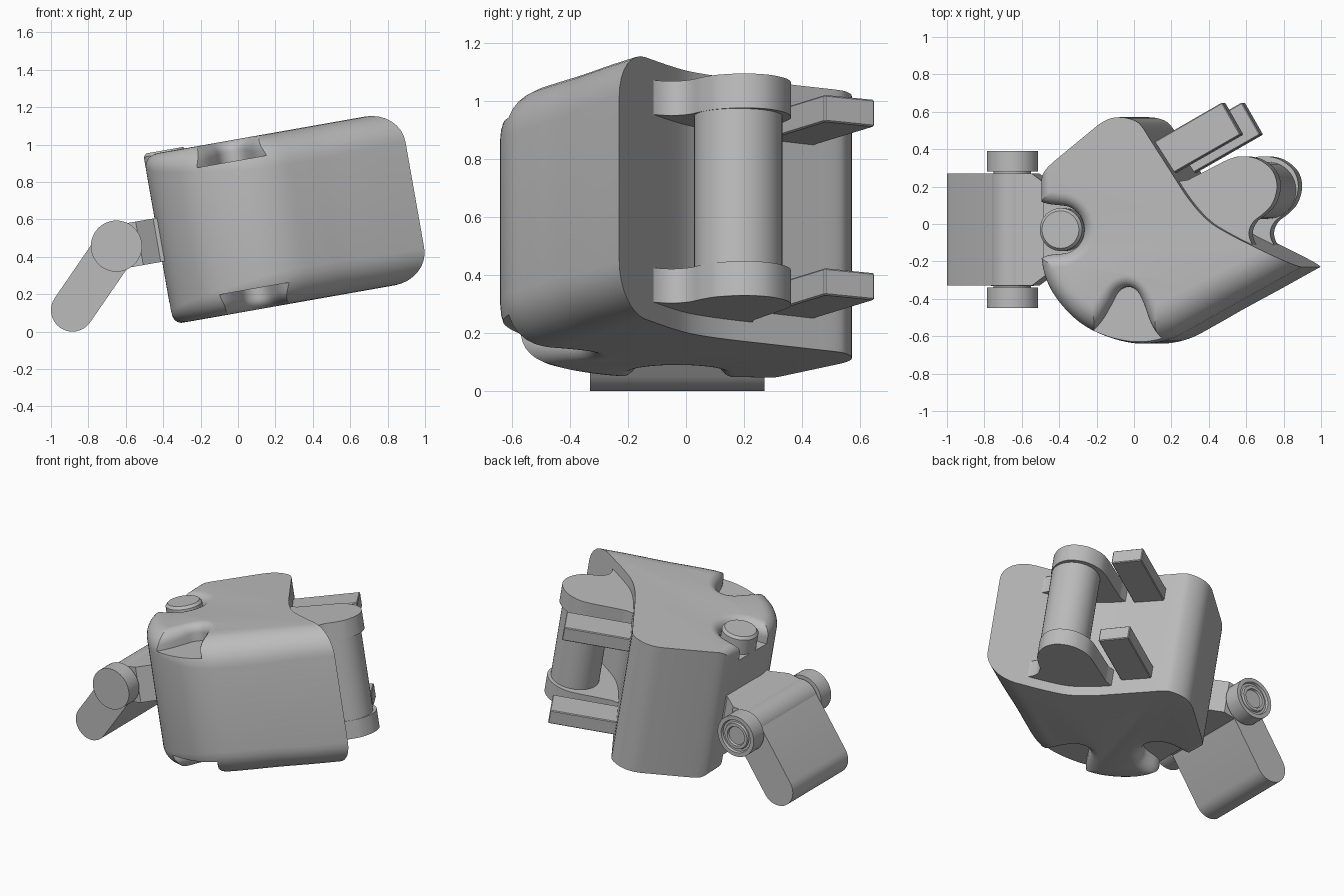
import bpy, bmesh, math
from mathutils import Matrix, Vector

if "Cube" in bpy.data.objects:
    bpy.data.objects.remove(bpy.data.objects["Cube"])

grey = bpy.data.materials.new("light grey")
grey.diffuse_color = (0.5, 0.5, 0.5, 1)
grey.use_nodes = True
grey.node_tree.nodes["Principled BSDF"].inputs["Base Color"].default_value = grey.diffuse_color

H = 0.458                                   # half height of the body
TILT = Matrix.Translation((0, 0, 0.565)) @ Matrix.Rotation(math.radians(-10), 4, 'Y')
FLAT = Matrix.Identity(4)


def finish(name, bm, matrix):
    bmesh.ops.recalc_face_normals(bm, faces=bm.faces)
    me = bpy.data.meshes.new(name)
    bm.to_mesh(me)
    bm.free()
    ob = bpy.data.objects.new(name, me)
    ob.matrix_world = matrix
    bpy.context.collection.objects.link(ob)
    me.materials.append(grey)
    return ob


def smooth(ob, angle=32):
    bpy.ops.object.select_all(action='DESELECT')
    ob.select_set(True)
    bpy.context.view_layer.objects.active = ob
    bpy.ops.object.shade_smooth_by_angle(angle=math.radians(angle))
    return ob


def spline(pts, n=6):
    """Smooth curve through the points (open ends)."""
    v = [Vector(p) for p in pts]
    v = [2 * v[0] - v[1]] + v + [2 * v[-1] - v[-2]]
    out = []
    for a, b, c, d in zip(v, v[1:], v[2:], v[3:]):
        for i in range(n):
            t = i / n
            out.append(0.5 * (2 * b + (c - a) * t + (2 * a - 5 * b + 4 * c - d) * t * t
                              + (3 * b - a - 3 * c + d) * t ** 3))
    return out + [v[-2]]


def loft(name, rings, matrix):
    bm = bmesh.new()
    rows = [[bm.verts.new(p) for p in r] for r in rings]
    n = len(rows[0])
    for a, b in zip(rows, rows[1:]):
        for i in range(n):
            j = (i + 1) % n
            bm.faces.new((a[i], a[j], b[j], b[i]))
    bm.faces.new(rows[0])
    bm.faces.new(rows[-1])
    return finish(name, bm, matrix)


def prism(name, pts, z0, z1, matrix=TILT):
    return loft(name, [[(p[0], p[1], z) for p in pts] for z in (z0, z1)], matrix)


def normals(pts):
    """Outward normals of a counter-clockwise outline."""
    out = []
    for i in range(len(pts)):
        d = (pts[(i + 1) % len(pts)] - pts[i - 1]).to_2d().normalized()
        out.append(Vector((d.y, -d.x)))
    return out


def fillet_rings(pts, side, sign):
    """Quarter-round rings; each point's third value is its fillet radius."""
    rings = []
    ns = normals(pts)
    for k in range(9):
        a = k / 8 * math.pi / 2
        rings.append([(p.x + sign * n.x * p.z * (1 - math.cos(a)),
                       p.y + sign * n.y * p.z * (1 - math.cos(a)),
                       side * (H - p.z + p.z * math.sin(a))) for p, n in zip(pts, ns)])
    return rings


def boolean(ob, other, op):
    """Cut, trying a second solver if the first one loses the shape."""
    backup = ob.data.copy()
    for solver, self_cut in (('EXACT', False), ('MANIFOLD', False), ('EXACT', True)):
        ob.data = backup.copy()
        m = ob.modifiers.new("cut", 'BOOLEAN')
        m.object, m.operation, m.solver, m.use_self = other, op, solver, self_cut
        bpy.context.view_layer.objects.active = ob
        bpy.ops.object.modifier_apply(modifier=m.name)
        xs = [v.co.x for v in ob.data.vertices]
        zs = [v.co.z for v in ob.data.vertices]
        if xs and 1.2 < max(xs) - min(xs) < 1.8 and 0.85 < max(zs) - min(zs) < 0.95:
            break
    else:
        ob.data = backup
    bpy.data.objects.remove(other)


def lathe(name, profile, matrix, n=48):
    """Turned part around local z from (radius, z) points."""
    return smooth(loft(name, [[(r * math.cos(2 * math.pi * i / n), r * math.sin(2 * math.pi * i / n), z)
                               for i in range(n)] for r, z in profile], matrix))


# Body: rounded block, trimmed by the back outline
front = spline([(-0.43, 0.3, 0.05), (-0.43, 0.1, 0.06), (-0.43, -0.07, 0.07), (-0.43, -0.2, 0.07),
                (-0.395, -0.33, 0.09), (-0.31, -0.455, 0.11), (-0.2, -0.55, 0.13), (-0.05, -0.615, 0.15),
                (0.1, -0.64, 0.17), (0.25, -0.613, 0.18), (0.4, -0.537, 0.18), (0.55, -0.453, 0.18),
                (0.75, -0.345, 0.17), (0.96, -0.23, 0.17), (1.24, -0.078, 0.17)], 5)
outline = front + [Vector((1.24, 0.8, 0.02)), Vector((-0.43, 0.8, 0.02))]
body = loft("body", fillet_rings(outline, -1, -1)[::-1] + fillet_rings(outline, 1, -1), TILT)
left = spline([(-0.433, 0.2), (-0.424, 0.25), (-0.4, 0.29), (-0.36, 0.33)], 3)
corner = spline([(-0.11, 0.533), (-0.07, 0.556), (-0.02, 0.57), (0.04, 0.567), (0.1, 0.545), (0.135, 0.505)], 3)
curve = spline([(0.16, 0.465), (0.28, 0.28), (0.38, 0.13), (0.48, 0.02), (0.59, -0.05),
                (0.74, -0.125), (0.96, -0.23), (1.2, -0.345)], 5)
keep = [Vector((-0.6, 0.18))] + left + corner + curve + [Vector((1.2, -0.9)), Vector((-0.6, -0.9))]
boolean(body, prism("trim", keep, -0.6, 0.6), 'INTERSECT')

# Rounded notches at the front and left, on top and bottom
f_notch = spline([(0.34, -0.72, 0.08), (0.225, -0.62, 0.08), (0.165, -0.54, 0.08), (0.125, -0.43, 0.07),
                  (0.09, -0.36, 0.06), (0.035, -0.335, 0.06), (-0.02, -0.36, 0.06), (-0.06, -0.43, 0.07),
                  (-0.115, -0.52, 0.08), (-0.185, -0.59, 0.08), (-0.3, -0.68, 0.08)], 4)
l_arc = [(-0.33 + 0.13 * math.cos(a), -0.03 + 0.13 * math.sin(a), 0.07)
         for a in [math.radians(-90 + 20 * i) for i in range(10)]]
l_notch = spline([(-0.56, -0.27, 0.06), (-0.46, -0.2, 0.07), (-0.4, -0.168, 0.07)] + l_arc
                 + [(-0.4, 0.108, 0.07), (-0.46, 0.13, 0.06), (-0.56, 0.17, 0.05)], 3)
for notch in (f_notch, l_notch):
    for side in (1, -1):
        rings = fillet_rings(notch, side, 1)
        floor = [(p.x, p.y, side * 0.345) for p in notch]
        lid = [(x, y, side * 0.56) for x, y, z in rings[-1]]
        boolean(body, loft("notch", [floor] + rings + [lid], TILT), 'DIFFERENCE')
smooth(body)

# Button pin standing in the upper left notch
lathe("button_pin", [(0.115, 0.3), (0.115, 0.45), (0.1, 0.467)],
      TILT @ Matrix.Translation((-0.317, -0.03, 0)))

# Back brackets, finger blocks and the roller between them
bracket = spline([(0.36, 0.235), (0.46, 0.285), (0.58, 0.345), (0.655, 0.362), (0.745, 0.345), (0.82, 0.285),
                  (0.845, 0.2), (0.82, 0.11), (0.77, 0.055), (0.715, 0.01), (0.692, -0.05),
                  (0.715, -0.115), (0.77, -0.16)], 5)
bracket = bracket + [Vector((0.6, -0.18)), Vector((0.3, 0.0)), Vector((0.25, 0.22))]
block = [(0.54, 0.65), (0.64, 0.478), (0.2, 0.23), (0.1, 0.4)]
for label, s in (("upper", 1), ("lower", -1)):
    smooth(prism(label + "_bracket", bracket, s * 0.268, s * 0.388))
    b = prism(label + "_finger_block", block, s * 0.256, s * 0.35)
    bev = b.modifiers.new("bevel", 'BEVEL')
    bev.width, bev.segments = 0.005, 1
lathe("roller", [(0.152, -0.3), (0.152, 0.3)], TILT @ Matrix.Translation((0.68, 0.18, 0)))

# Hinge plate joined to the body
prism("hinge_plate", [(-0.66, 0.27), (-0.535, 0.27), (-0.44, 0.2), (-0.3, 0.2),
                      (-0.3, -0.26), (-0.44, -0.26), (-0.535, -0.33), (-0.66, -0.33)], -0.118, 0.118)

# Hinge barrel and end discs (axis along y)
AXIS = Matrix.Translation((-0.65, 0, 0.457)) @ Matrix.Rotation(math.radians(-90), 4, 'X')
lathe("hinge_barrel", [(0.1, -0.36), (0.1, -0.331), (0.118, -0.33), (0.118, 0.27), (0.1, 0.271), (0.1, 0.3)], AXIS)
lathe("front_disc", [(0.137, -0.45), (0.137, -0.34)], AXIS)
lathe("back_disc", [(0.137, 0.28), (0.137, 0.39), (0.11, 0.39), (0.105, 0.375), (0.09, 0.375),
                    (0.085, 0.388), (0.065, 0.388), (0.06, 0.375)], AXIS)

# Hanging flap with a rounded end
a0 = math.atan2(0.34, 0.235)
flap = []
for cx, cz, start in ((-0.65, 0.457, a0 - math.pi / 2), (-0.885, 0.115, a0 + math.pi / 2)):
    for i in range(17):
        a = start + math.pi * i / 16
        flap.append((cx + 0.115 * math.cos(a), cz + 0.115 * math.sin(a)))
smooth(loft("hanging_flap", [[(x, y, z) for x, z in flap] for y in (-0.33, 0.27)], FLAT))
